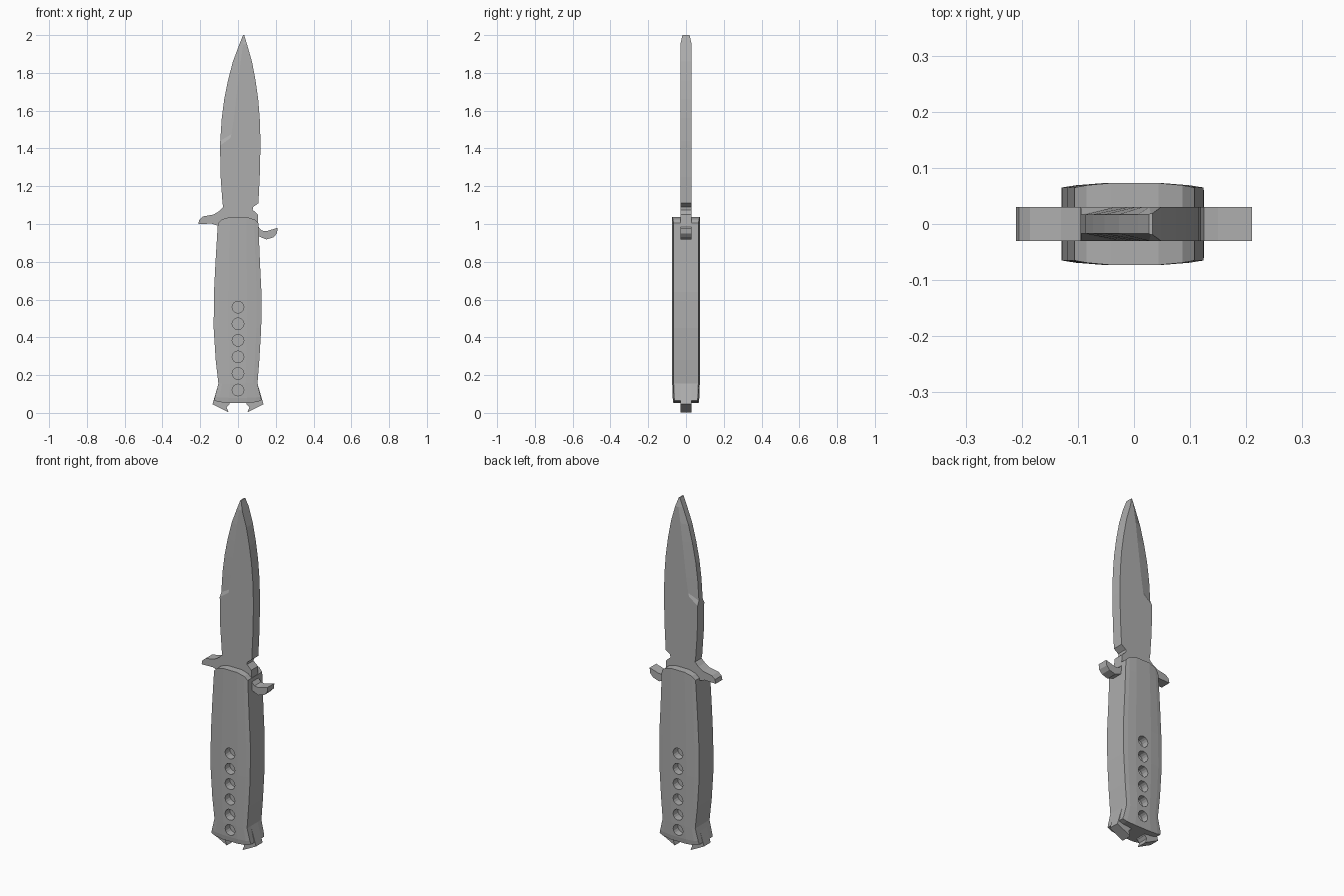
import bpy, bmesh, math
from mathutils import Matrix

if "Cube" in bpy.data.objects:
    bpy.data.objects.remove(bpy.data.objects["Cube"])

# Dark steel shared by every part
steel = bpy.data.materials.new("dark_steel")
steel.diffuse_color = (0.42, 0.42, 0.42, 1)
steel.use_nodes = True
steel.node_tree.nodes["Principled BSDF"].inputs["Base Color"].default_value = steel.diffuse_color


def finish(name, bm):
    bmesh.ops.recalc_face_normals(bm, faces=bm.faces)
    mesh = bpy.data.meshes.new(name)
    bm.to_mesh(mesh)
    bm.free()
    mesh.materials.append(steel)
    obj = bpy.data.objects.new(name, mesh)
    bpy.context.collection.objects.link(obj)
    return obj


def loft(name, rings):
    """Skin a stack of equal-length rings and cap both ends."""
    bm = bmesh.new()
    rows = [[bm.verts.new(p) for p in ring] for ring in rings]
    n = len(rows[0])
    for a, b in zip(rows, rows[1:]):
        for i in range(n):
            j = (i + 1) % n
            bm.faces.new((a[i], a[j], b[j], b[i]))
    # caps as strips between front half and back half
    for row in (rows[0], rows[-1]):
        for i in range(n // 2 - 1):
            bm.faces.new((row[i], row[i + 1], row[n - 2 - i], row[n - 1 - i]))
    return finish(name, bm)


def plate(name, profile, half):
    """Extrude an x-z profile to y = +-half."""
    bm = bmesh.new()
    face = bm.faces.new([bm.verts.new((x, -half, z)) for x, z in profile])
    ext = bmesh.ops.extrude_face_region(bm, geom=[face])
    verts = [v for v in ext["geom"] if isinstance(v, bmesh.types.BMVert)]
    bmesh.ops.translate(bm, verts=verts, vec=(0, 2 * half, 0))
    return finish(name, bm)


T = 0.03  # half thickness of blade, guard and pommel

# Blade: z at left, z at bevel line, left x, bevel x, right x, edge half thickness
blade_rows = [
    (1.09, 1.09, -0.078, -0.02, 0.08, T),
    (1.11, 1.11, -0.082, -0.02, 0.108, T),
    (1.25, 1.25, -0.092, -0.03, 0.115, T),
    (1.415, 1.455, -0.095, -0.04, 0.119, T),
    (1.44, 1.475, -0.094, -0.035, 0.119, 0.017),
    (1.56, 1.56, -0.086, -0.022, 0.115, 0.017),
    (1.66, 1.66, -0.073, -0.010, 0.107, 0.017),
    (1.76, 1.76, -0.053, 0.002, 0.093, 0.017),
    (1.86, 1.86, -0.027, 0.014, 0.074, 0.017),
    (1.95, 1.95, 0.007, 0.027, 0.048, 0.017),
    (2.0, 2.0, 0.027, 0.030, 0.033, 0.017),
]
rings = []
for z, zm, xl, xm, xr, e in blade_rows:
    t = 0.019 if z == 2.0 else T
    rings.append([(xl, -e, z), (xm, -t, zm), (xr, -t, z),
                  (xr, t, z), (xm, t, zm), (xl, e, z)])
loft("blade", rings)

# Guard with curved quillons and the blade tang
guard = [(-0.21, 1.0), (-0.205, 1.023), (-0.185, 1.04), (-0.13, 1.05),
         (-0.10, 1.068), (-0.078, 1.09), (0.08, 1.09), (0.078, 1.075),
         (0.105, 1.05), (0.108, 0.985), (0.125, 0.965), (0.15, 0.962),
         (0.21, 0.98), (0.206, 0.95), (0.188, 0.93), (0.15, 0.918),
         (0.105, 0.937), (0.0, 0.937), (-0.09, 0.985), (-0.14, 1.002)]
plate("guard", guard, T)

# Handle: z at edge, z rise in the middle, left x, right x, y scale
handle_rows = [
    (0.066, -0.014, -0.127, 0.125, 0.92),
    (0.085, -0.005, -0.122, 0.120, 0.97),
    (0.155, 0.0, -0.104, 0.103, 1.0),
    (0.28, 0.0, -0.118, 0.113, 1.0),
    (0.45, 0.0, -0.129, 0.123, 1.0),
    (0.64, 0.0, -0.127, 0.124, 1.0),
    (0.80, 0.0, -0.119, 0.116, 1.0),
    (0.95, 0.0, -0.110, 0.110, 1.0),
    (1.005, 0.033, -0.106, 0.108, 1.0),
]
section = [(-1, 0.065), (-0.8, 0.069), (-0.4, 0.073),
           (0.4, 0.073), (0.8, 0.069), (1, 0.065)]
rings = []
for z, rise, xl, xr, s in handle_rows:
    mid, half = (xl + xr) / 2, (xr - xl) / 2
    front = [(mid + half * u, -y * s, z + rise * (1 - u ** 4))
             for u, y in section]
    rings.append(front + [(x, -y, zz) for x, y, zz in reversed(front)])
handle = loft("handle", rings)

# Row of blind holes on both faces of the handle
bpy.context.view_layer.objects.active = handle
for side in (-1, 1):
    for i in range(6):
        bm = bmesh.new()
        place = (Matrix.Translation((0, side * 0.08, 0.121 + 0.0877 * i))
                 @ Matrix.Rotation(math.pi / 2, 4, "X"))
        bmesh.ops.create_cone(bm, cap_ends=True, segments=16, radius1=0.031,
                              radius2=0.031, depth=0.1, matrix=place)
        cutter = finish("hole_cutter", bm)
        cutter.hide_render = True
        mod = handle.modifiers.new("hole", "BOOLEAN")
        mod.operation = "DIFFERENCE"
        mod.solver = "EXACT"
        mod.object = cutter
        bpy.ops.object.modifier_apply(modifier="hole")
        bpy.data.objects.remove(cutter)

# Pair of pointed hooks flaring from the butt
hook = [(0.095, 0.16), (0.103, 0.155), (0.135, 0.046), (0.05, 0.003),
        (0.06, 0.03), (0.046, 0.045), (0.045, 0.08)]
for label, side in (("left", -1), ("right", 1)):
    plate("butt_hook_" + label, [(side * x, z) for x, z in hook], T)
